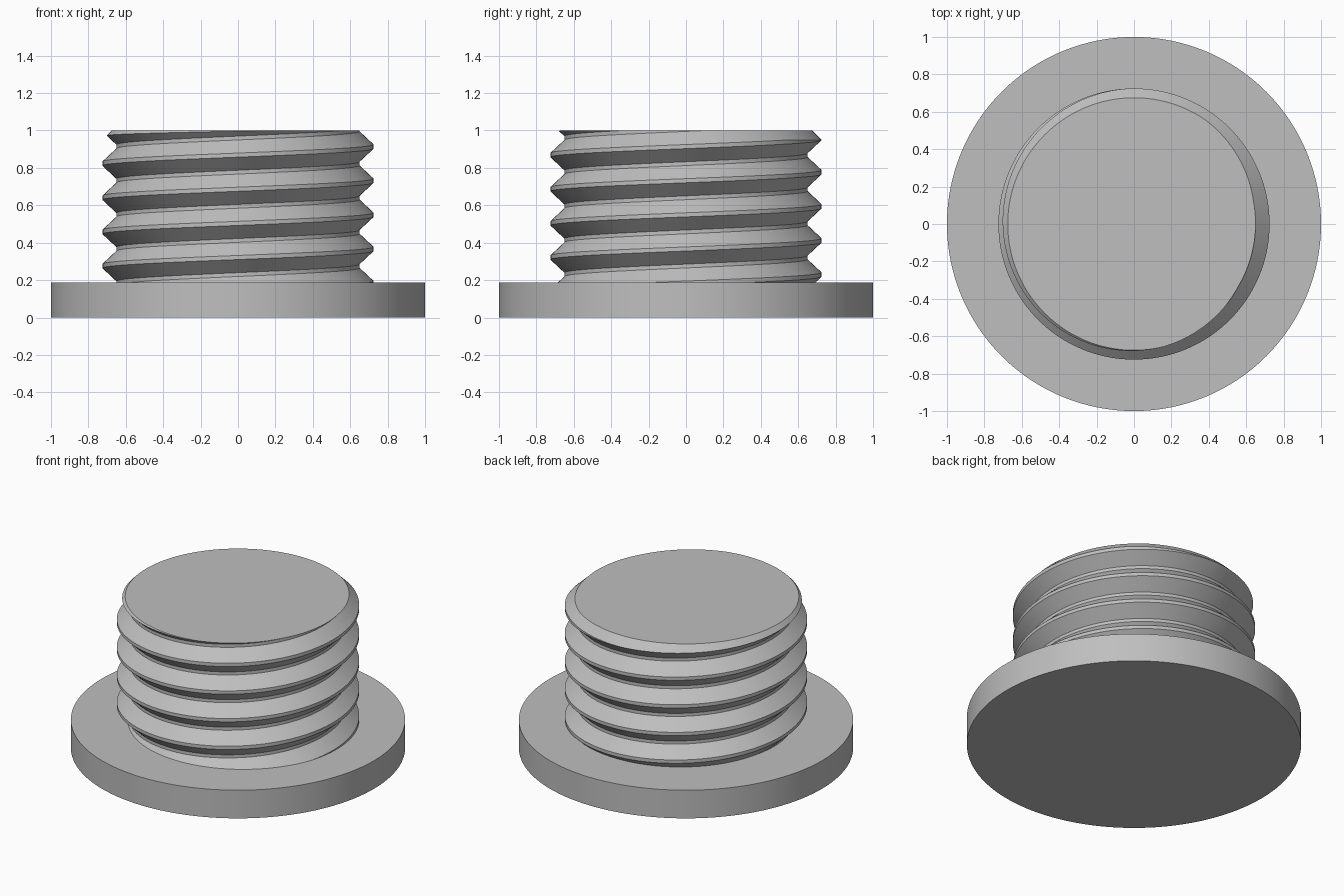
import bpy, bmesh, math

if "Cube" in bpy.data.objects:
    bpy.data.objects.remove(bpy.data.objects["Cube"])

SEG = 128            # sides per full turn
PITCH = 0.1825       # rise of the thread per turn
MAJOR, MINOR = 0.725, 0.65
FLANGE_TOP = 0.186

grey = bpy.data.materials.new("plain grey")
grey.diffuse_color = (0.52, 0.52, 0.52, 1)
grey.use_nodes = True
grey.node_tree.nodes["Principled BSDF"].inputs["Base Color"].default_value = grey.diffuse_color


def add_object(name, bm):
    bmesh.ops.recalc_face_normals(bm, faces=bm.faces)
    mesh = bpy.data.meshes.new(name)
    bm.to_mesh(mesh)
    bm.free()
    mesh.materials.append(grey)
    obj = bpy.data.objects.new(name, mesh)
    bpy.context.collection.objects.link(obj)
    return obj


def lathe(name, profile):
    """Closed solid turned around z from (radius, height) points, bottom to top."""
    bm = bmesh.new()
    rings = [[bm.verts.new((r * math.cos(a), r * math.sin(a), z))
              for a in (2 * math.pi * i / SEG for i in range(SEG))]
             for r, z in profile]
    for low, high in zip(rings, rings[1:]):
        for i in range(SEG):
            j = (i + 1) % SEG
            bm.faces.new((low[i], low[j], high[j], high[i]))
    bm.faces.new(rings[0])
    bm.faces.new(rings[-1])
    return add_object(name, bm)


def helical_rod(name):
    """Thread profile swept along a helix, cut flat and capped at both ends."""
    profile = [(MAJOR, -0.011), (MAJOR, 0.011), (MINOR, 0.081),
               (MINOR, 0.1015), (MAJOR, PITCH - 0.011)]
    bm = bmesh.new()
    rows = []
    for i in range(9 * SEG + 1):
        a = 2 * math.pi * i / SEG
        z0 = 0.184 + PITCH * (i / SEG - 2)
        rows.append([bm.verts.new((r * math.cos(a), r * math.sin(a), z0 + z))
                     for r, z in profile])
    for p, q in zip(rows, rows[1:]):
        for k in range(len(profile) - 1):
            bm.faces.new((p[k], q[k], q[k + 1], p[k + 1]))
    bmesh.ops.remove_doubles(bm, verts=bm.verts, dist=1e-5)
    for height, normal in ((0.1, -1), (1.1, 1)):
        bmesh.ops.bisect_plane(bm, geom=bm.verts[:] + bm.edges[:] + bm.faces[:],
                               plane_co=(0, 0, height), plane_no=(0, 0, normal),
                               clear_outer=True)
    bmesh.ops.holes_fill(bm, edges=[e for e in bm.edges if e.is_boundary], sides=0)
    return add_object(name, bm)


# Round flange at the base
flange = lathe("flange", [(1, 0), (1, FLANGE_TOP)])

# Threaded shaft, trimmed to length with a chamfered top edge
shaft = helical_rod("threaded_shaft")
trim = lathe("shaft_trim", [(0.8, FLANGE_TOP - 0.006), (0.8, 0.875), (0.675, 1)])
trim.hide_render = True
cut = shaft.modifiers.new("trim", 'BOOLEAN')
cut.operation = 'INTERSECT'
cut.solver = 'EXACT'
cut.object = trim
bpy.context.view_layer.objects.active = shaft
shaft.select_set(True)
bpy.ops.object.modifier_apply(modifier=cut.name)
bpy.data.objects.remove(trim)

# Smooth round sides, sharp thread edges and rims
flange.select_set(True)
bpy.ops.object.shade_smooth_by_angle(angle=math.radians(25))
